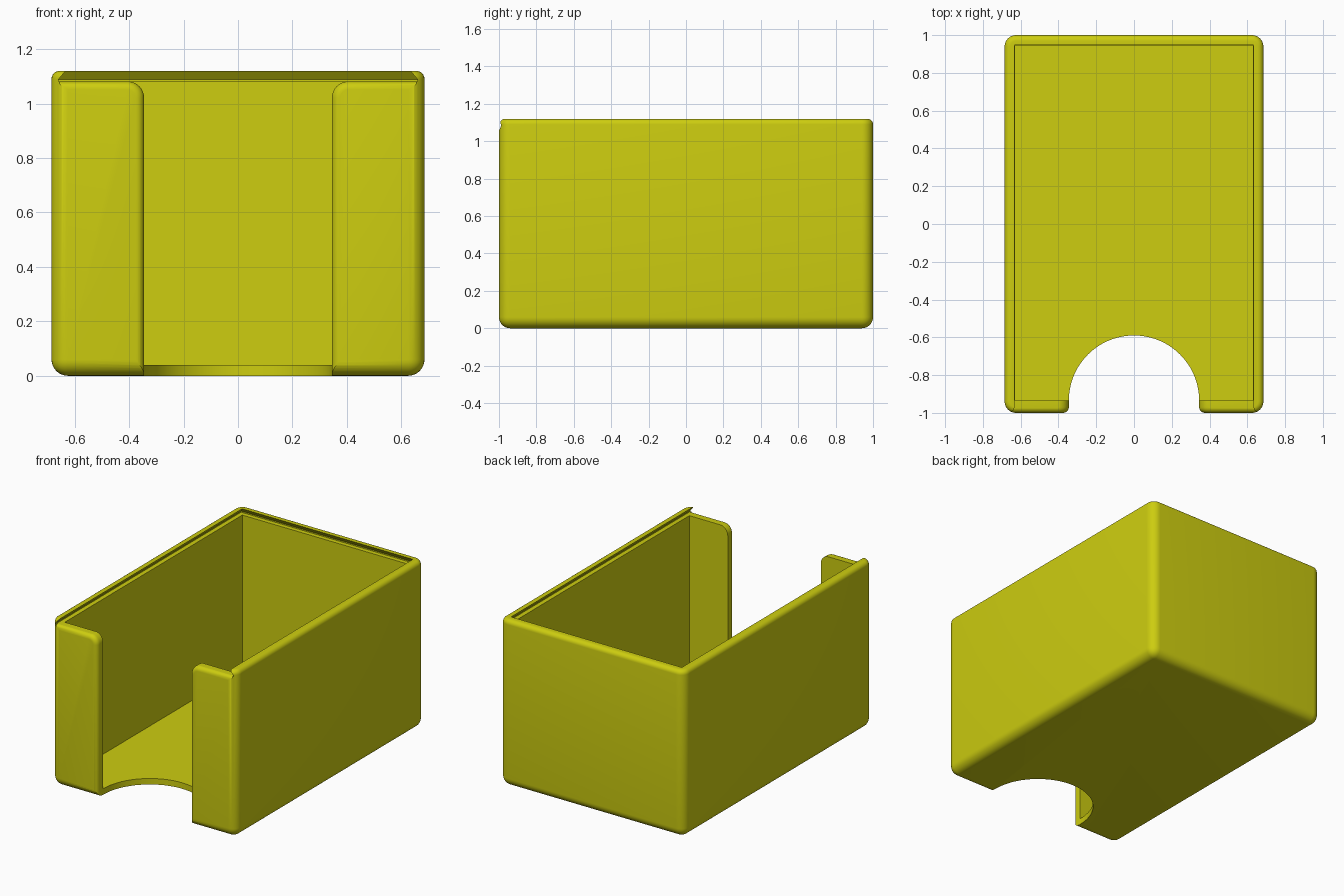
import bpy, bmesh
from math import sin, cos, pi

old = bpy.data.objects.get("Cube")
if old:
    bpy.data.objects.remove(old, do_unlink=True)

W, D, H = 0.685, 1.0, 1.12      # half width, half depth, height
IN_W, BACK, FRONT = 0.63, 0.945, -0.935
FLOOR, LEDGE = 0.04, 1.08
NOTCH, ROUND = 0.345, 0.03

paint = bpy.data.materials.new("yellow plastic")
paint.use_nodes = True
colour = (0.61, 0.61, 0.005, 1)
paint.diffuse_color = colour
paint.node_tree.nodes["Principled BSDF"].inputs["Base Color"].default_value = colour


def add_object(name, bm):
    bmesh.ops.recalc_face_normals(bm, faces=bm.faces[:])
    mesh = bpy.data.meshes.new(name)
    bm.to_mesh(mesh)
    bm.free()
    mesh.materials.append(paint)
    obj = bpy.data.objects.new(name, mesh)
    bpy.context.collection.objects.link(obj)
    return obj


def loft(name, rings):
    """Closed solid through matching rings of points."""
    bm = bmesh.new()
    loops = [[bm.verts.new(p) for p in ring] for ring in rings]
    n = len(loops[0])
    for a, b in zip(loops, loops[1:]):
        for i in range(n):
            j = (i + 1) % n
            bm.faces.new((a[i], a[j], b[j], b[i]))
    bm.faces.new(loops[0])
    bm.faces.new(loops[-1])
    return add_object(name, bm)


def rect(x, y0, y1, z):
    return [(-x, y0, z), (x, y0, z), (x, y1, z), (-x, y1, z)]


# Rounded outer block: wide rounding below and at corners, small at the rim
bm = bmesh.new()
bmesh.ops.create_cube(bm, size=1)
for v in bm.verts:
    v.co = (v.co.x * 2 * W, v.co.y * 2 * D, (v.co.z + 0.5) * H)


def is_top(e):
    return all(v.co.z > H - 0.001 for v in e.verts)


bmesh.ops.bevel(bm, geom=[e for e in bm.edges if not is_top(e)], offset=0.06,
                segments=8, profile=0.5, affect='EDGES', clamp_overlap=True)
bmesh.ops.bevel(bm, geom=[e for e in bm.edges if is_top(e)], offset=ROUND,
                segments=6, profile=0.5, affect='EDGES', clamp_overlap=True)
box = add_object("open_box", bm)

# Inner cavity
cavity = loft("cavity_cutter", [rect(IN_W, FRONT, BACK, z) for z in (FLOOR, 1.3)])

# Dovetail groove for a sliding lid, open at the front
groove = loft("groove_cutter", [rect(0.66, -1.2, 0.975, LEDGE),
                                rect(0.66, -1.2, 0.975, LEDGE + 0.008),
                                rect(0.625, -1.2, 0.94, 1.13)])


# Front slot, flaring outward so the tabs get rounded edges
def slot_ring(y, d):
    r = 0.06
    cx, cz = NOTCH + r, LEDGE + 0.001 - r
    half = [(NOTCH + d, -0.1)]
    for i in range(9):
        a = pi - i * pi / 16
        half.append((cx + (r - d) * cos(a), cz + (r - d) * sin(a)))
    half += [(0.655, cz + r - d), (0.655, LEDGE + 0.006), (0.62, 1.14)]
    outline = half + [(-x, z) for x, z in reversed(half)]
    return [(x, y, z) for x, z in outline]


steps = [i * pi / 12 for i in range(7)]
rings = [slot_ring(-1.1, ROUND)]
rings += [slot_ring(-D + ROUND * (1 - cos(a)), ROUND * (1 - sin(a))) for a in steps]
rings.append(slot_ring(-0.925, 0))
slot = loft("slot_cutter", rings)

# Half-round thumb notch in the floor
circle = [(NOTCH * cos(i * pi / 36), FRONT + NOTCH * sin(i * pi / 36))
          for i in range(37)]
notch = loft("notch_cutter", [[(x, y, z) for x, y in circle] for z in (-0.1, 0.2)])

bpy.context.view_layer.objects.active = box
for cutter in (cavity, groove, slot, notch):
    mod = box.modifiers.new(cutter.name, 'BOOLEAN')
    mod.operation = 'DIFFERENCE'
    mod.solver = 'EXACT'
    mod.object = cutter
    bpy.ops.object.modifier_apply(modifier=mod.name)
    bpy.data.objects.remove(cutter, do_unlink=True)

# Smooth rounding with crisp cut edges
bpy.ops.object.select_all(action='DESELECT')
box.select_set(True)
bpy.ops.object.shade_smooth_by_angle(angle=pi / 6)
